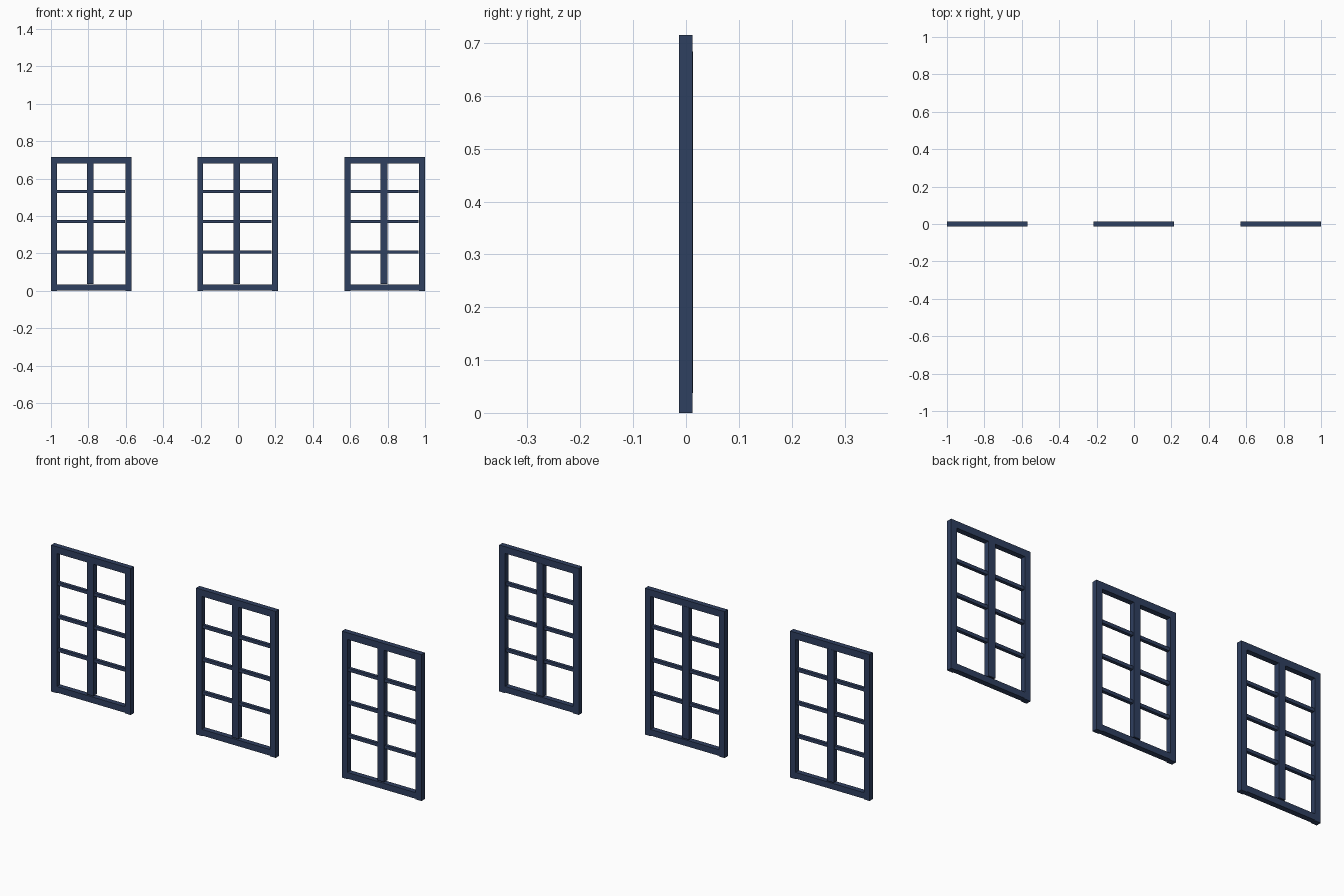
import bpy

if "Cube" in bpy.data.objects:
    bpy.data.objects.remove(bpy.data.objects["Cube"])

paint = bpy.data.materials.new("navy_paint")
paint.diffuse_color = (0.028, 0.05, 0.115, 1)
paint.use_nodes = True
paint.node_tree.nodes["Principled BSDF"].inputs["Base Color"].default_value = paint.diffuse_color


def bar(name, x, y, z):
    """Box bar given (min, max) extents on each axis."""
    bpy.ops.mesh.primitive_cube_add(size=1, location=[sum(r) / 2 for r in (x, y, z)])
    ob = bpy.context.object
    ob.name = name
    ob.scale = [r[1] - r[0] for r in (x, y, z)]
    bpy.ops.object.transform_apply(location=False, rotation=False, scale=True)
    ob.data.materials.append(paint)


H = 0.715        # window height
HALF = 0.215     # half window width
STILE = 0.031    # stile width
DEPTH = (-0.0135, 0.0125)

for i, cx in enumerate((-0.785, -0.002, 0.785), 1):
    inner = HALF - STILE
    # outer frame
    bar(f"left_stile_{i}", (cx - HALF, cx - inner), DEPTH, (0, H - 0.033))
    bar(f"right_stile_{i}", (cx + inner, cx + HALF), DEPTH, (0, H - 0.033))
    bar(f"top_rail_{i}", (cx - HALF, cx + HALF), DEPTH, (H - 0.033, H))
    bar(f"bottom_rail_{i}", (cx - inner, cx + inner), DEPTH, (0.003, 0.033))
    # central mullion, set slightly back
    bar(f"mullion_{i}", (cx - 0.023, cx + 0.013), (-0.0125, 0.0135), (0.038, H - 0.031))
    # thin horizontal glazing bars
    for j, z in enumerate((0.208, 0.37, 0.532), 1):
        bar(f"glazing_bar_{i}_{j}", (cx - inner, cx + inner - 0.003),
            (-0.008, 0.008), (z - 0.008, z + 0.008))
